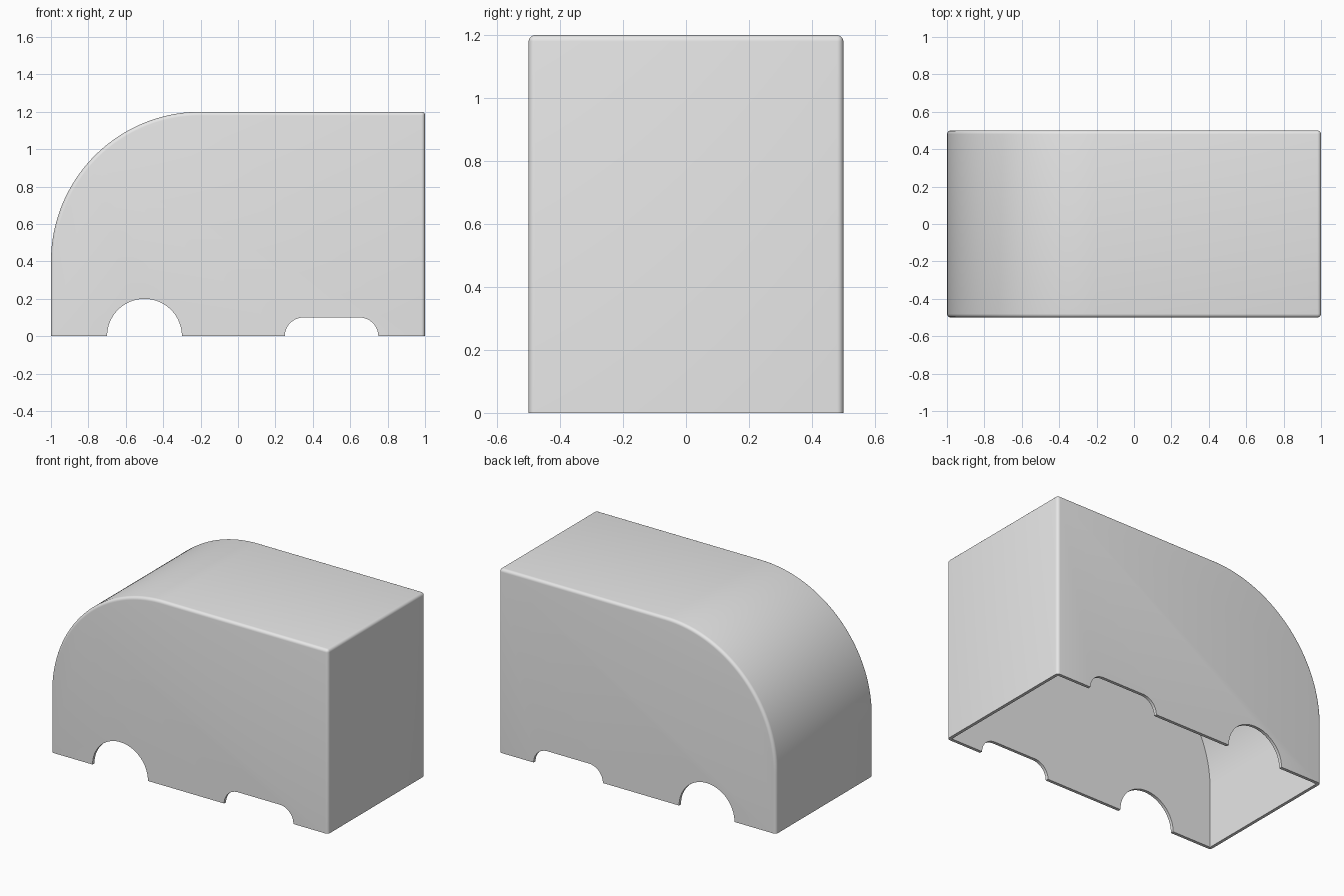
import bpy
import bmesh
from math import cos, sin, pi, radians

old = bpy.data.objects.get("Cube")
if old:
    bpy.data.objects.remove(old, do_unlink=True)

WALL = 0.02
HALF_DEPTH = 0.5


def arc(cx, cz, r, start, end, steps):
    """Points along a circular arc, angles in degrees."""
    angles = [radians(start + (end - start) * i / steps) for i in range(steps + 1)]
    return [(cx + r * cos(a), cz + r * sin(a)) for a in angles]


def prism(name, profile, half_depth, rounding=0):
    """Extrude an x-z profile along y, rounding every sharp edge off the base."""
    bm = bmesh.new()
    face = bm.faces.new([bm.verts.new((x, -half_depth, z)) for x, z in profile])
    side = bmesh.ops.extrude_face_region(bm, geom=[face])["geom"]
    moved = [v for v in side if isinstance(v, bmesh.types.BMVert)]
    bmesh.ops.translate(bm, verts=moved, vec=(0, 2 * half_depth, 0))
    bmesh.ops.recalc_face_normals(bm, faces=bm.faces)
    if rounding:
        sharp = [e for e in bm.edges if e.calc_face_angle() > radians(30)
                 and max(v.co.z for v in e.verts) > 0.001]
        bmesh.ops.bevel(bm, geom=sharp, offset=rounding, segments=5,
                        profile=0.5, affect='EDGES', clamp_overlap=False)
    mesh = bpy.data.meshes.new(name)
    bm.to_mesh(mesh)
    bm.free()
    obj = bpy.data.objects.new(name, mesh)
    bpy.context.collection.objects.link(obj)
    return obj


def hood_profile(inset, bottom):
    """Box outline with one large rounded upper corner."""
    end = 1 - inset
    return ([(-end, bottom), (end, bottom), (end, 1.2 - inset)]
            + arc(-0.2, 0.4, 0.8 - inset, 90, 180, 48))


# Hollow cover, open underneath
shell = prism("cover_shell", hood_profile(0, 0), HALF_DEPTH, WALL)
cavity = prism("cavity_cutter", hood_profile(WALL, -0.2), HALF_DEPTH - WALL)

# Round arch and long low slot through both side walls
round_arch = prism("round_arch_cutter",
                   [(-0.7, -0.1)] + arc(-0.5, 0, 0.2, 180, 0, 40) + [(-0.3, -0.1)], 0.7)
low_slot = prism("low_slot_cutter",
                 [(0.25, -0.1)] + arc(0.35, 0, 0.1, 180, 90, 16)
                 + arc(0.65, 0, 0.1, 90, 0, 16) + [(0.75, -0.1)], 0.7)

bpy.ops.object.select_all(action='DESELECT')
bpy.context.view_layer.objects.active = shell
shell.select_set(True)
for cutter in (cavity, round_arch, low_slot):
    cutter.hide_render = True
    mod = shell.modifiers.new(cutter.name, 'BOOLEAN')
    mod.operation = 'DIFFERENCE'
    mod.solver = 'EXACT'
    mod.object = cutter
    bpy.ops.object.modifier_apply(modifier=mod.name)
    bpy.data.objects.remove(cutter, do_unlink=True)

# Plain grey finish
grey = bpy.data.materials.new("plain_grey")
grey.use_nodes = True
colour = (0.8, 0.8, 0.8, 1)
grey.diffuse_color = colour
grey.node_tree.nodes["Principled BSDF"].inputs["Base Color"].default_value = colour
shell.data.materials.clear()
shell.data.materials.append(grey)

bpy.ops.object.shade_smooth_by_angle(angle=radians(30))
